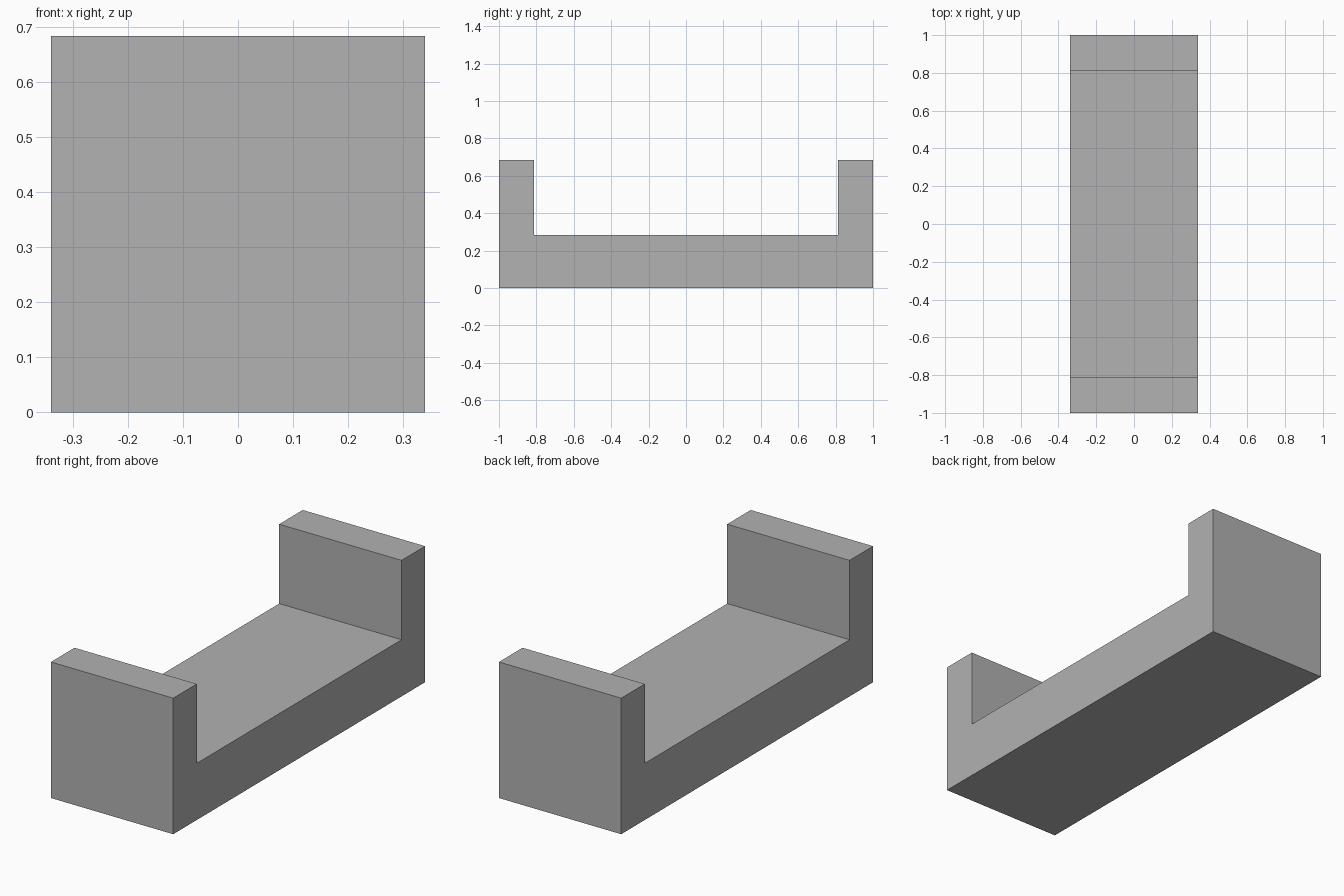
import bpy
import bmesh
from mathutils import Vector

cube = bpy.data.objects.get("Cube")
if cube:
    bpy.data.objects.remove(cube, do_unlink=True)

HALF_WIDTH = 0.34
HALF_LENGTH = 1.0
INNER = 0.813
FLOOR = 0.285
TOP = 0.684

# Single grey material
grey = bpy.data.materials.new("plain_grey")
grey.use_nodes = True
colour = (0.445, 0.445, 0.445, 1)
grey.diffuse_color = colour
grey.node_tree.nodes["Principled BSDF"].inputs["Base Color"].default_value = colour

# U-shaped side profile, mirrored front to back
half = [(HALF_LENGTH, 0), (HALF_LENGTH, TOP), (INNER, TOP), (INNER, FLOOR)]
profile = half + [(-y, z) for y, z in reversed(half)]

# Extrude the profile across the width
bm = bmesh.new()
side = bm.faces.new([bm.verts.new((-HALF_WIDTH, y, z)) for y, z in profile])
result = bmesh.ops.extrude_face_region(bm, geom=[side], use_keep_orig=True)
moved = [v for v in result["geom"] if isinstance(v, bmesh.types.BMVert)]
bmesh.ops.translate(bm, verts=moved, vec=Vector((2 * HALF_WIDTH, 0, 0)))
bmesh.ops.recalc_face_normals(bm, faces=bm.faces[:])

mesh = bpy.data.meshes.new("channel_block")
bm.to_mesh(mesh)
bm.free()
mesh.materials.append(grey)
block = bpy.data.objects.new("channel_block", mesh)
bpy.context.collection.objects.link(block)
